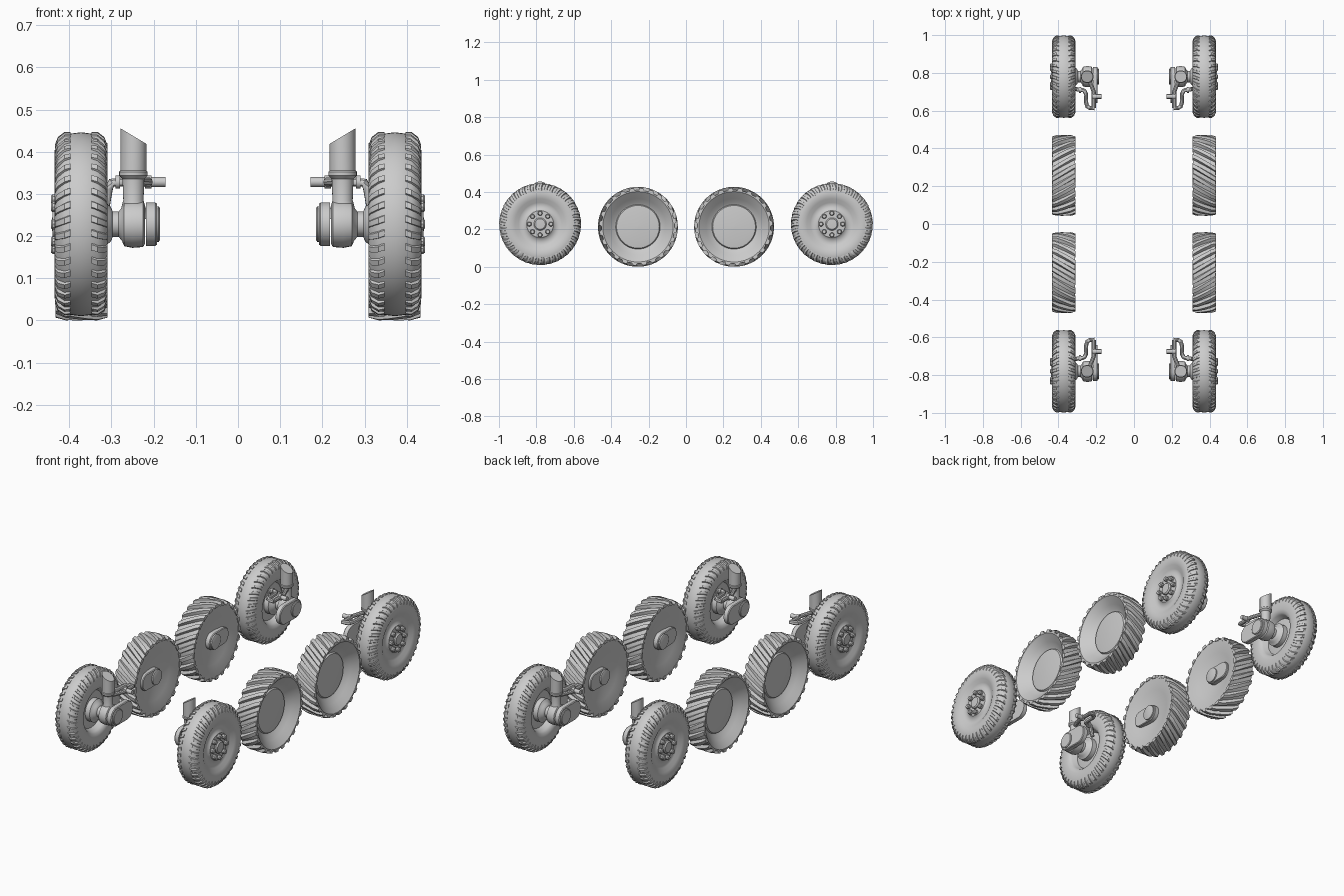
import bpy, bmesh
from math import sin, cos, pi, tau
from mathutils import Vector, Matrix

old = bpy.data.objects.get("Cube")
if old:
    bpy.data.objects.remove(old, do_unlink=True)

grey = bpy.data.materials.new("plain_grey")
grey.use_nodes = True
colour = (0.6, 0.6, 0.6, 1)
grey.diffuse_color = colour
grey.node_tree.nodes["Principled BSDF"].inputs["Base Color"].default_value = colour

OUTER = Vector((0, 0.78, 0.228))   # end wheel centre
INNER = Vector((0, 0.257, 0.2135))  # middle wheel centre


def skin(bm, rings, closed=False):
    """Bridge equal rings of points; cap the ends unless closed."""
    rows = [[bm.verts.new(p) for p in ring] for ring in rings]
    n = len(rows[0])
    for a, b in zip(rows, rows[1:] + (rows[:1] if closed else [])):
        for i in range(n):
            j = (i + 1) % n
            bm.faces.new((a[i], a[j], b[j], b[i]))
    if not closed:
        bm.faces.new(rows[0])
        bm.faces.new(rows[-1])


def lathe(bm, profile, centre, n=64, axis="X"):
    """Turn (along, radius) pairs about an axis."""
    def point(h, r, a):
        u, v = r * cos(a), r * sin(a)
        return centre + Vector((h, u, v) if axis == "X" else (u, v, h))
    skin(bm, [[point(h, r, tau * i / n) for i in range(n)] for h, r in profile])


def capsule(bm, x0, x1, centre, r, reach, n=16):
    """Rounded arm plate, lengthened along y."""
    def ring(x, rad):
        pts = []
        for i in range(2 * n):
            a = tau * (i + 0.5) / (2 * n)
            shift = reach if cos(a) * reach > 0 else 0
            pts.append(centre + Vector((x, shift + rad * cos(a), rad * sin(a))))
        return pts
    skin(bm, [ring(x0, r * 0.93), ring(x0 + 0.004, r), ring(x1, r)])


def tube(bm, path, r, n=10):
    pts = [Vector(p) for p in path]
    rings = []
    for i, p in enumerate(pts):
        d = (pts[min(i + 1, len(pts) - 1)] - pts[max(i - 1, 0)]).normalized()
        u = d.orthogonal().normalized() if abs(d.z) > 0.9 else d.cross(Vector((0, 0, 1))).normalized()
        v = u.cross(d)
        rings.append([p + r * (u * cos(tau * k / n) + v * sin(tau * k / n)) for k in range(n)])
    skin(bm, rings)


def lugs(bm, centre, count, stations, half, twist):
    """Tread bars; stations are (x, base radius, top radius)."""
    x0, x1 = stations[0][0], stations[-1][0]
    for k in range(count):
        rings = []
        for x, low, high in stations:
            mid = tau * k / count + twist * (x - x0) / (x1 - x0)
            rings.append([centre + Vector((x, r * cos(mid + a), r * sin(mid + a)))
                          for r, a in ((low, -half), (high, -half * 0.6), (high, half * 0.6), (low, half))])
        skin(bm, rings)


def place(name, bm, angle=35):
    """Mirror a finished part to all four corners."""
    bmesh.ops.recalc_face_normals(bm, faces=bm.faces)
    for sx, side in ((1, "left"), (-1, "right")):
        for sy, end in ((1, "back"), (-1, "front")):
            copy = bm.copy()
            copy.transform(Matrix.Diagonal((sx, sy, 1, 1)))
            if sx * sy < 0:
                bmesh.ops.reverse_faces(copy, faces=copy.faces)
            mesh = bpy.data.meshes.new(name)
            copy.to_mesh(mesh)
            copy.free()
            mesh.materials.append(grey)
            ob = bpy.data.objects.new(f"{name}_{side}_{end}", mesh)
            bpy.context.collection.objects.link(ob)
            bpy.ops.object.select_all(action="DESELECT")
            ob.select_set(True)
            bpy.context.view_layer.objects.active = ob
            bpy.ops.object.shade_smooth_by_angle(angle=angle * pi / 180)
    bm.free()


# End wheels: rounded tyre with a dished disc
bm = bmesh.new()
lathe(bm, [(0.345, 0.001), (0.345, 0.07), (0.35, 0.1), (0.325, 0.112), (0.314, 0.12),
           (0.309, 0.14), (0.309, 0.175), (0.315, 0.197), (0.333, 0.213), (0.372, 0.218),
           (0.411, 0.213), (0.428, 0.197), (0.435, 0.175), (0.435, 0.155), (0.43, 0.135),
           (0.418, 0.115), (0.414, 0.1), (0.418, 0.08), (0.426, 0.072), (0.428, 0.001)], OUTER)
place("end_tyre", bm, 40)

# Shoulder tread blocks
bm = bmesh.new()
for inner in (True, False):
    st = [(0.31, 0.178, 0.189), (0.317, 0.19, 0.207), (0.333, 0.205, 0.219), (0.347, 0.21, 0.2185)]
    if not inner:
        st = [(0.744 - x, a, b) for x, a, b in st]
    lugs(bm, OUTER, 40, st, 0.052, 0.06)
place("shoulder_tread", bm)

# Hub cap and wheel bolts
bm = bmesh.new()
lathe(bm, [(0.42, 0.034), (0.434, 0.034), (0.44, 0.028), (0.441, 0.001)], OUTER, 24)
for k in range(8):
    a = tau * k / 8
    lathe(bm, [(0.42, 0.013), (0.44, 0.013), (0.444, 0.009)],
          OUTER + Vector((0, 0.058 * cos(a), 0.058 * sin(a))), 10)
place("hub_bolts", bm)

# Steering knuckle behind the end wheel
bm = bmesh.new()
lathe(bm, [(0.35, 0.062), (0.318, 0.062), (0.308, 0.046), (0.302, 0.042), (0.297, 0.03), (0.283, 0.03),
           (0.275, 0.04), (0.27, 0.052), (0.25, 0.056), (0.225, 0.054), (0.22, 0.045)], OUTER, 32)
place("knuckle", bm)

# Swing arm drum
bm = bmesh.new()
capsule(bm, 0.192, 0.218, OUTER, 0.052, -0.088)
lathe(bm, [(0.2, 0.042), (0.188, 0.042), (0.185, 0.038)], OUTER, 28)
place("swing_arm", bm)

# Suspension strut with slanted top
bm = bmesh.new()
base = Vector((0.248, OUTER.y, 0))
lathe(bm, [(0.24, 0.036), (0.27, 0.028), (0.285, 0.024), (0.335, 0.026), (0.343, 0.034),
           (0.352, 0.034), (0.355, 0.031), (0.437, 0.031)], base, 24, "Z")
for v in bm.verts:
    if v.co.z > 0.43:
        v.co.z += (v.co.x - base.x) * 0.6
place("strut", bm)

# Steering link, joint pin and bracket
bm = bmesh.new()
tube(bm, [(0.315, 0.715, 0.27), (0.308, 0.715, 0.31), (0.3, 0.713, 0.326), (0.275, 0.71, 0.328),
          (0.262, 0.705, 0.328), (0.255, 0.69, 0.328), (0.253, 0.64, 0.328), (0.247, 0.622, 0.328),
          (0.233, 0.614, 0.328), (0.208, 0.613, 0.328)], 0.011)
lathe(bm, [(0.172, 0.012), (0.222, 0.012)], Vector((0, 0.675, 0.328)), 14)
lathe(bm, [(0.205, 0.016), (0.22, 0.016)], Vector((0, 0.675, 0.328)), 14)
lathe(bm, [(0.28, 0.016), (0.29, 0.016)], Vector((0, 0.71, 0.328)), 14)
tube(bm, [(0.213, 0.613, 0.328), (0.213, 0.7, 0.328), (0.24, 0.77, 0.33)], 0.011)
place("steering_link", bm)

# Middle wheels: drum dished on both sides
bm = bmesh.new()
lathe(bm, [(0.35, 0.001), (0.345, 0.06), (0.33, 0.13), (0.312, 0.19), (0.312, 0.196), (0.432, 0.196),
           (0.432, 0.188), (0.422, 0.176), (0.4, 0.15), (0.382, 0.13), (0.376, 0.119),
           (0.384, 0.114), (0.388, 0.08), (0.39, 0.001)], INNER)
place("middle_wheel", bm)

# Diagonal tread bars
bm = bmesh.new()
lugs(bm, INNER, 24, [(0.309 + 0.0248 * i, 0.19, 0.2135 if 0 < i < 5 else 0.207) for i in range(6)], 0.085, 0.36)
place("diagonal_tread", bm, 25)

# Middle wheel arm and pivot
bm = bmesh.new()
capsule(bm, 0.32, 0.36, INNER, 0.046, 0.075)
lathe(bm, [(0.33, 0.04), (0.313, 0.04), (0.311, 0.036)], INNER, 28)
place("middle_arm", bm)
